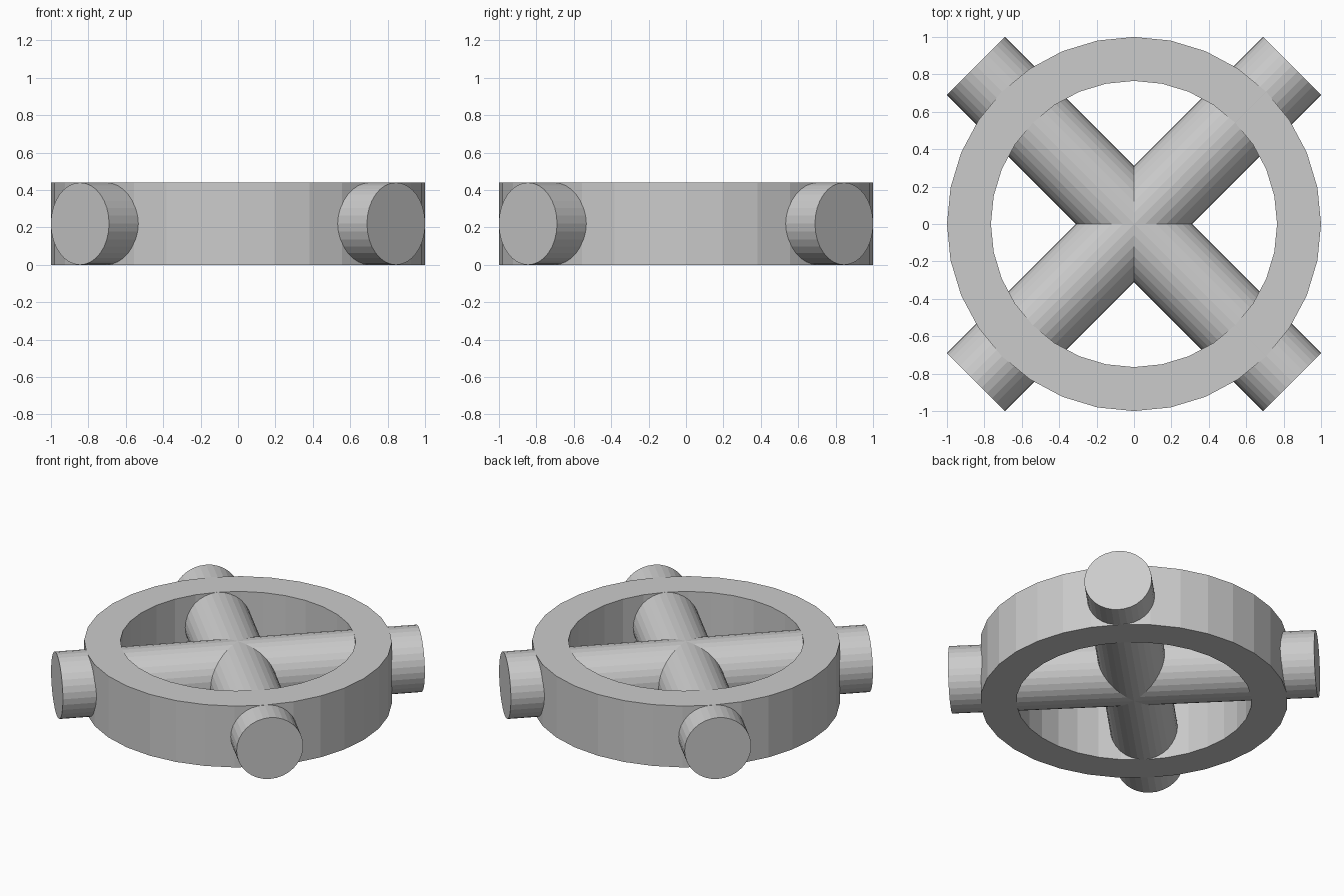
import bpy, bmesh
from math import pi, cos, sin
from mathutils import Matrix

if "Cube" in bpy.data.objects:
    bpy.data.objects.remove(bpy.data.objects["Cube"])

SIDES = 32
HEIGHT = 0.44
OUTER, INNER = 1.0, 0.765
BAR_R, BAR_LEN = HEIGHT / 2, 2.39


def add_object(name, bm):
    bmesh.ops.recalc_face_normals(bm, faces=bm.faces)
    mesh = bpy.data.meshes.new(name)
    bm.to_mesh(mesh)
    bm.free()
    obj = bpy.data.objects.new(name, mesh)
    bpy.context.collection.objects.link(obj)
    return obj


# Flat-sided rim: rectangular section carried around the z axis
bm = bmesh.new()
section = [(OUTER, 0), (OUTER, HEIGHT), (INNER, HEIGHT), (INNER, 0)]
loops = []
for i in range(SIDES):
    a = 2 * pi * i / SIDES
    loops.append([bm.verts.new((r * cos(a), r * sin(a), z)) for r, z in section])
for i in range(SIDES):
    p, q = loops[i], loops[(i + 1) % SIDES]
    for k in range(4):
        n = (k + 1) % 4
        bm.faces.new((p[k], q[k], q[n], p[n]))
add_object("ring", bm)

# Two round bars crossing at the centre and poking through the rim
for name, angle in (("cross_bar_a", pi / 4), ("cross_bar_b", -pi / 4)):
    bm = bmesh.new()
    place = (Matrix.Translation((0, 0, BAR_R)) @ Matrix.Rotation(angle, 4, 'Z')
             @ Matrix.Rotation(pi / 2, 4, 'Y'))
    bmesh.ops.create_cone(bm, cap_ends=True, segments=SIDES, radius1=BAR_R,
                          radius2=BAR_R, depth=BAR_LEN, matrix=place)
    add_object(name, bm)
